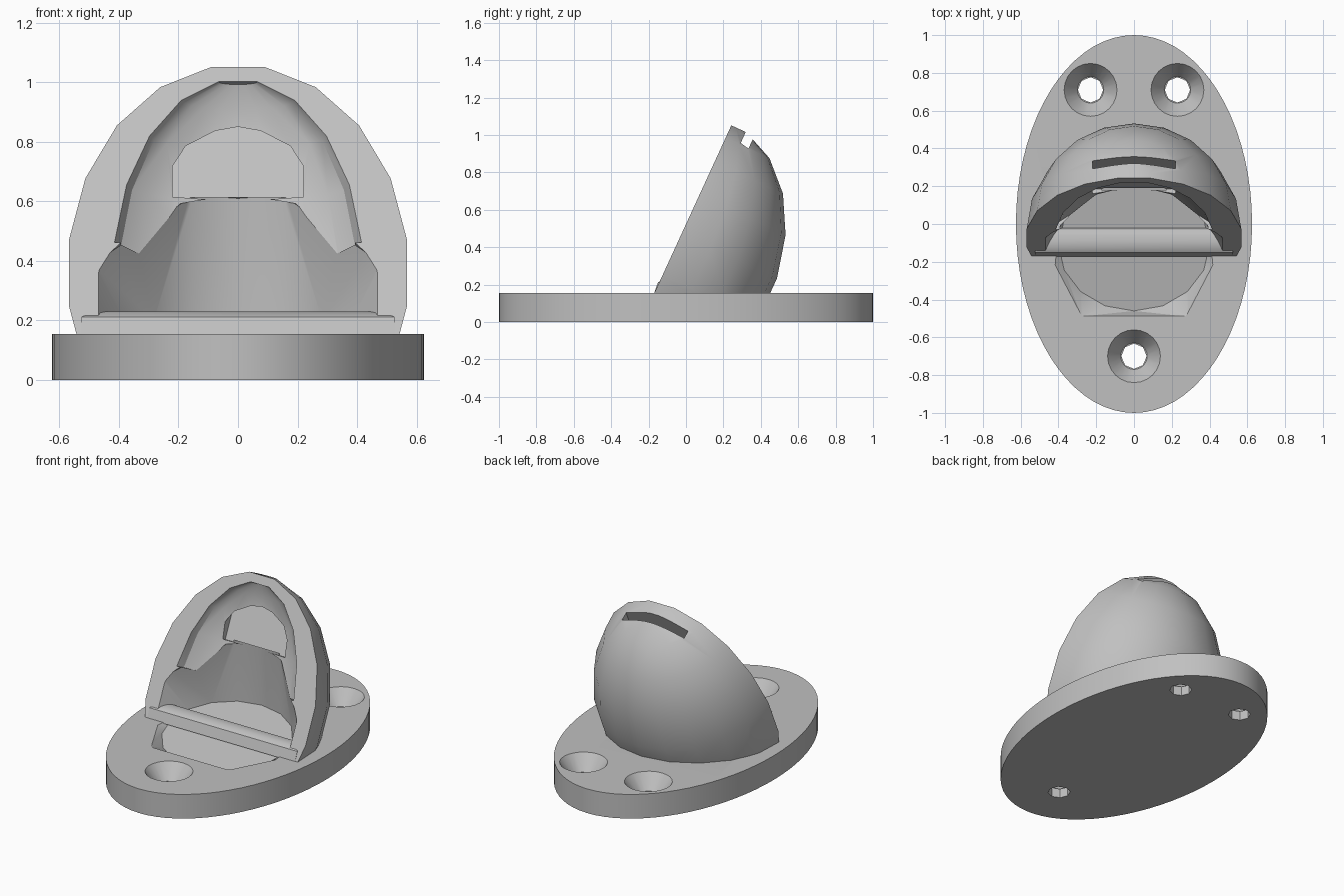
import bpy, bmesh
from math import sin, cos, pi, radians
from mathutils import Vector

if bpy.data.objects.get("Cube"):
    bpy.data.objects.remove(bpy.data.objects["Cube"])

grey = bpy.data.materials.new("plain grey")
COLOR = (0.53, 0.53, 0.53, 1)
grey.diffuse_color = COLOR
grey.use_nodes = True
grey.node_tree.nodes["Principled BSDF"].inputs["Base Color"].default_value = COLOR

TOP = 0.155                                   # top of the base plate
CENTER = Vector((0, -0.075, 0.36))            # middle of the tilted hood opening
UP = Vector((0, 0.459, 1)).normalized()       # along the opening
BACK = Vector((0, UP.z, -UP.y))               # into the hood


def tilted(x, s, d):
    return CENTER + Vector((x, 0, 0)) + UP * s + BACK * d


def hull(name, points, cut_z=None):
    """Convex solid around points, optionally trimmed flat at a height."""
    bm = bmesh.new()
    for p in points:
        bm.verts.new(p)
    res = bmesh.ops.convex_hull(bm, input=bm.verts[:])
    junk = [g for g in res["geom_interior"] if isinstance(g, bmesh.types.BMVert)]
    bmesh.ops.delete(bm, geom=junk, context="VERTS")
    bmesh.ops.dissolve_limit(bm, angle_limit=radians(0.5), verts=bm.verts[:], edges=bm.edges[:])
    if cut_z is not None:
        bmesh.ops.bisect_plane(bm, geom=bm.verts[:] + bm.edges[:] + bm.faces[:],
                               plane_co=(0, 0, cut_z), plane_no=(0, 0, 1), clear_inner=True)
        bmesh.ops.holes_fill(bm, edges=[e for e in bm.edges if e.is_boundary])
    bmesh.ops.recalc_face_normals(bm, faces=bm.faces[:])
    mesh = bpy.data.meshes.new(name)
    bm.to_mesh(mesh)
    bm.free()
    mesh.materials.append(grey)
    obj = bpy.data.objects.new(name, mesh)
    bpy.context.collection.objects.link(obj)
    return obj


def ring(x, y, z, rx, ry, n):
    return [Vector((x + rx * sin(2 * pi * i / n), y + ry * cos(2 * pi * i / n), z)) for i in range(n)]


def half_dome(rx, rs, rd, rings, front=0.0):
    """Tilted half ellipsoid with a flat front."""
    pts = []
    for i in range(rings):
        t = radians(9 + 18 * i)
        for j in range(11):
            f = radians(18 * j)
            pts.append(tilted(rx * sin(t) * cos(f), rs * cos(t), rd * sin(t) * sin(f)))
        for side in (-1, 1):
            pts.append(tilted(side * rx * sin(t), rs * cos(t), -front))
    return pts


def mirrored(points):
    return [Vector((side * x, y, z)) for x, y, z in points for side in (-1, 1)]


def carve(obj, cutters):
    for c in cutters:
        mod = obj.modifiers.new(c.name, "BOOLEAN")
        mod.operation, mod.solver, mod.object = "DIFFERENCE", "EXACT", c
        bpy.context.view_layer.objects.active = obj
        bpy.ops.object.modifier_apply(modifier=mod.name)


# Solid parts
base = hull("base_plate", ring(0, 0, 0, 0.625, 1, 72) + ring(0, 0, TOP, 0.625, 1, 72))
hood = hull("hood", half_dome(0.575, 0.77, 0.57, 10), cut_z=TOP - 0.005)

# Cap chamber: sloped round floor, wide mouth, tapering back wall
floor = ring(0, -0.11, 0, 0.4, 0.35, 16)
for p in floor:
    p.z = 0.08 + (p.y + 0.46) * 0.2
mouth = [(x, -0.2 + 0.459 * (z - TOP), z) for x, z in ((0.485, 0.2), (0.485, 0.39), (0.42, 0.45))]
chamber = hull("chamber_cutter", floor + mirrored(
    mouth + [(0.28, -0.49, TOP + 0.005), (0.15, 0.2, 0.62), (0, 0.22, 0.61)]))

# Shallow domed hollow and plate slot behind the rim
hollow = hull("hollow_cutter", half_dome(0.42, 0.715, 0.15, 5, front=0.03))
slot = hull("slot_cutter", [tilted(x, s, d) for x in (-0.22, 0.22)
                            for s in (0.33, 0.9) for d in (0.085, 0.135)])

# Countersunk screw holes
holes = []
for x, y in ((-0.23, 0.71), (0.23, 0.71), (0, -0.7)):
    holes.append(hull("countersink_cutter", ring(x, y, 0.06, 0.07, 0.07, 24)
                      + ring(x, y, TOP, 0.14, 0.14, 24) + ring(x, y, TOP + 0.02, 0.14, 0.14, 24)))
    holes.append(hull("screw_cutter", ring(x, y, -0.05, 0.067, 0.067, 8)
                      + ring(x, y, 0.1, 0.067, 0.067, 8)))

carve(base, [chamber] + holes)
carve(hood, [chamber, hollow, slot])
for c in [chamber, hollow, slot] + holes:
    bpy.data.objects.remove(c)

# Rounded lip across the mouth
lip_profile = [(-0.172, 0.15), (-0.15, 0.212), (-0.125, 0.226), (-0.09, 0.23),
               (-0.055, 0.222), (-0.03, 0.2), (-0.022, 0.17), (-0.03, 0.15)]
lip = hull("lip_bar", mirrored([(0.525 if y < -0.14 else 0.49, y, z) for y, z in lip_profile]))

for obj in (base, hood, lip):
    bpy.ops.object.select_all(action="DESELECT")
    obj.select_set(True)
    bpy.context.view_layer.objects.active = obj
    bpy.ops.object.shade_smooth_by_angle(angle=radians(28))
